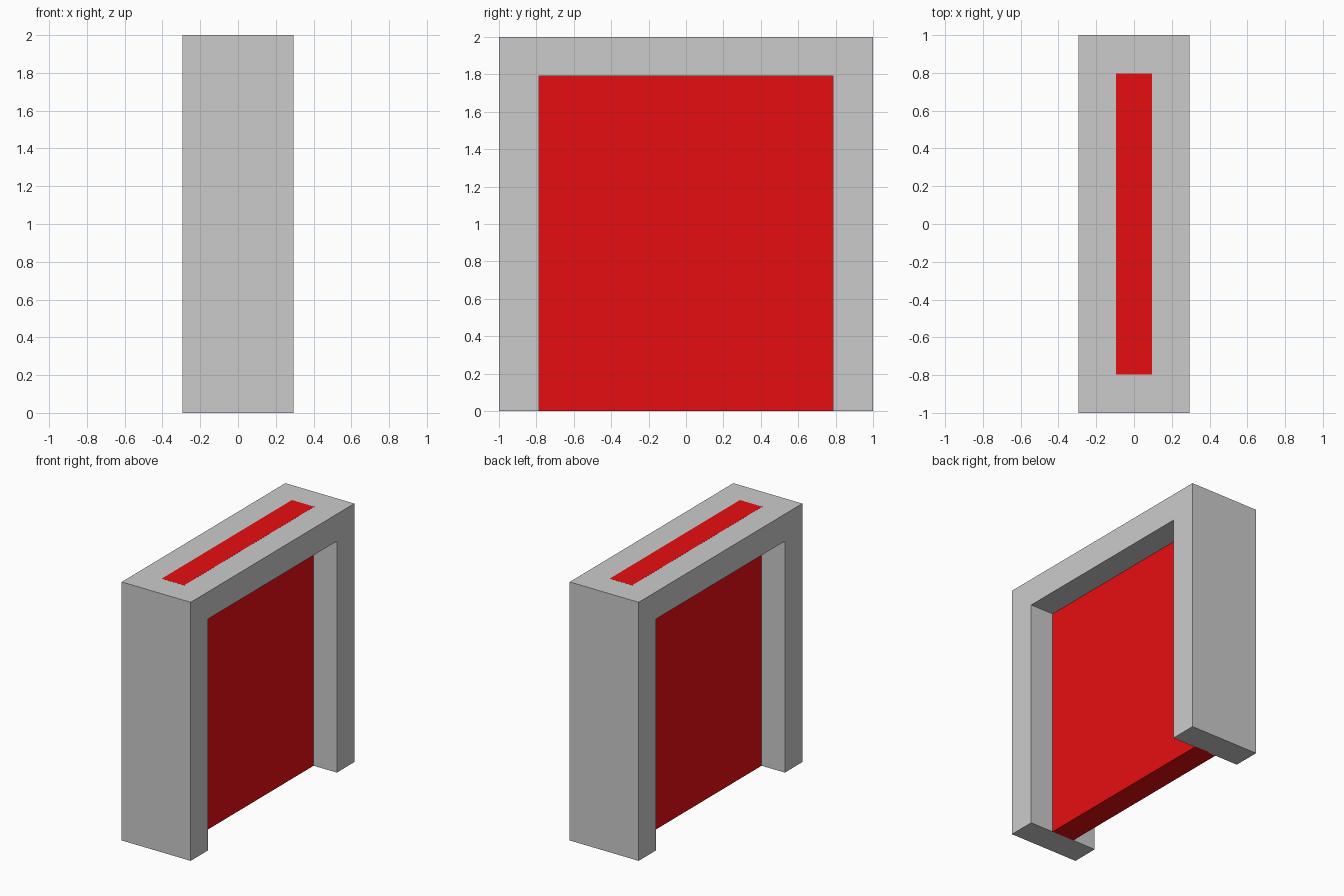
import bpy, bmesh

if "Cube" in bpy.data.objects:
    bpy.data.objects.remove(bpy.data.objects["Cube"])

HALF_DEPTH = 0.295   # frame half thickness along x
INNER = 0.787        # half width of the opening
LINTEL = 1.79        # underside of the top bar


def extrude_profile(name, profile, half):
    """Extrude a (y, z) outline symmetrically along x."""
    bm = bmesh.new()
    face = bm.faces.new([bm.verts.new((-half, y, z)) for y, z in profile])
    result = bmesh.ops.extrude_face_region(bm, geom=[face])
    moved = [g for g in result["geom"] if isinstance(g, bmesh.types.BMVert)]
    bmesh.ops.translate(bm, verts=moved, vec=(2 * half, 0, 0))
    bmesh.ops.recalc_face_normals(bm, faces=bm.faces)
    mesh = bpy.data.meshes.new(name)
    bm.to_mesh(mesh)
    bm.free()
    obj = bpy.data.objects.new(name, mesh)
    bpy.context.collection.objects.link(obj)
    return obj


# Door frame: two posts and a lintel as one upside-down U
half_outline = [(1, 2), (1, 0), (INNER, 0), (INNER, LINTEL)]
outline = half_outline + [(-y, z) for y, z in reversed(half_outline)]
extrude_profile("door_frame", outline, HALF_DEPTH)

# Red door panel, set into the frame and showing flush on its top
top = 2.0005
panel = extrude_profile("door_panel",
                        [(-0.796, 0), (0.796, 0), (0.796, top), (-0.796, top)],
                        0.096)
red = bpy.data.materials.new("red_panel")
red.diffuse_color = (0.8, 0.004, 0.006, 1)
red.use_nodes = True
red.node_tree.nodes["Principled BSDF"].inputs["Base Color"].default_value = red.diffuse_color
panel.data.materials.append(red)
